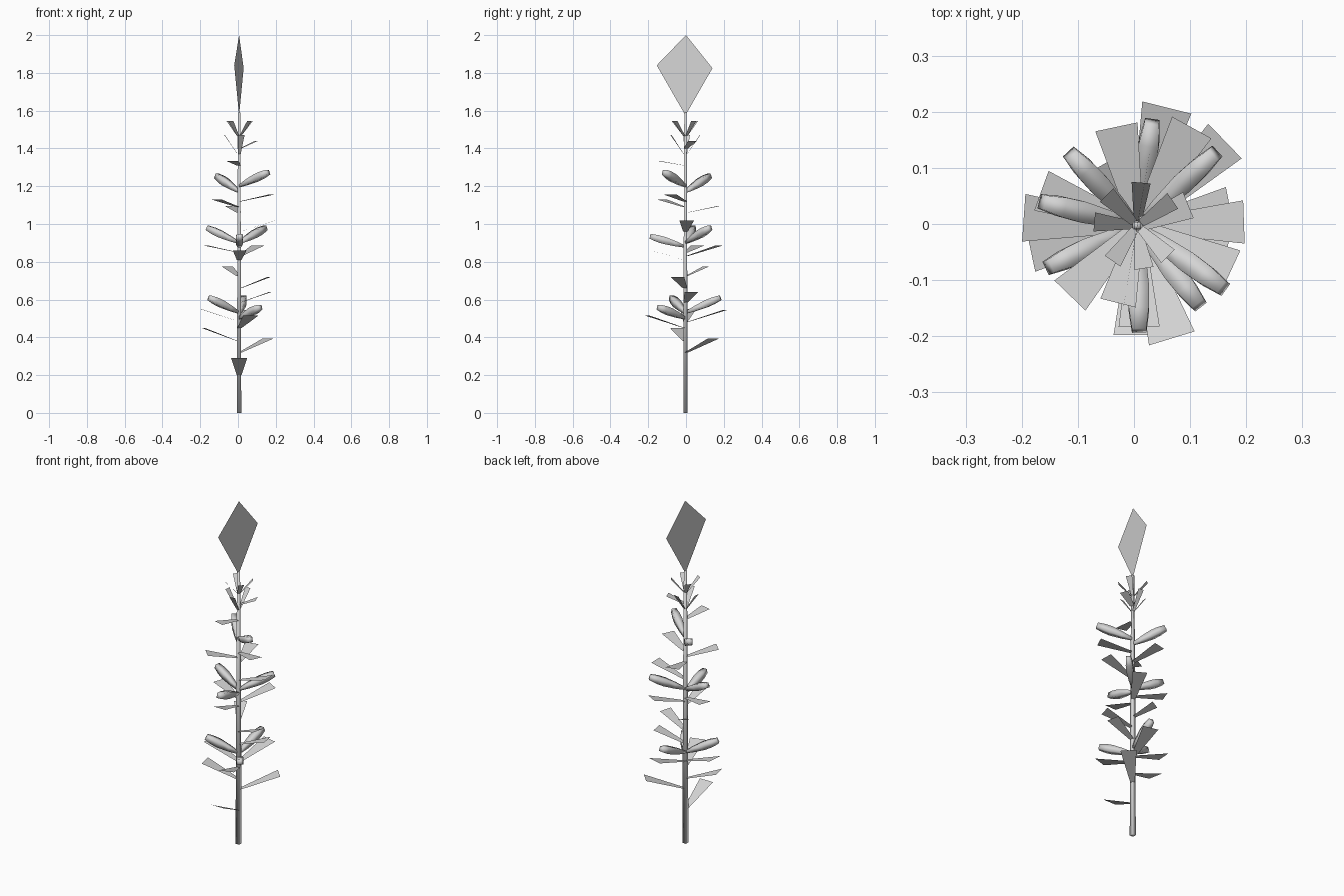
import bpy, bmesh, math
from mathutils import Vector, Matrix

if "Cube" in bpy.data.objects:
    bpy.data.objects.remove(bpy.data.objects["Cube"])

AXIS = Vector((0.006, -0.003, 0))

grey = bpy.data.materials.new("plain grey")
grey.diffuse_color = (0.66, 0.66, 0.66, 1)
grey.use_nodes = True
grey.node_tree.nodes["Principled BSDF"].inputs["Base Color"].default_value = grey.diffuse_color


def make(name, bm):
    mesh = bpy.data.meshes.new(name)
    bm.to_mesh(mesh)
    bm.free()
    mesh.materials.append(grey)
    ob = bpy.data.objects.new(name, mesh)
    bpy.context.collection.objects.link(ob)
    return ob


def polygon(name, points):
    bm = bmesh.new()
    bm.faces.new([bm.verts.new(p) for p in points])
    return make(name, bm)


def square_bar(name, profile, start, direction):
    """Closed smooth four-sided bar: profile of (distance along, half width)."""
    bm = bmesh.new()
    turn = Vector(direction).to_track_quat('Z', 'Y').to_matrix().to_4x4()
    place = Matrix.Translation(start) @ turn
    rings = [[bm.verts.new(place @ Vector((sx * h, sy * h, d)))
              for sx, sy in ((-1, -1), (1, -1), (1, 1), (-1, 1))] for d, h in profile]
    for a, b in zip(rings, rings[1:]):
        for i in range(4):
            j = (i + 1) % 4
            bm.faces.new((a[i], a[j], b[j], b[i]))
    bm.faces.new(rings[0][::-1])
    bm.faces.new(rings[-1])
    for f in bm.faces:
        f.smooth = True
    return make(name, bm)


def leaf(name, azimuth, reach, z0, z1, width, root=0.025):
    a = math.radians(azimuth)
    out = Vector((math.cos(a), math.sin(a), 0))
    side = Vector((-math.sin(a), math.cos(a), 0))
    base = AXIS + out * 0.008 + Vector((0, 0, z0))
    tip = AXIS + out * reach + Vector((0, 0, z1))
    polygon(name, [base - side * root / 2, tip - side * width / 2,
                   tip + side * width / 2, base + side * root / 2])


# stem
square_bar("stem", [(0, 0.0115), (0.8, 0.0095), (1.59, 0.006)], AXIS, (0, 0, 1))

# kite-shaped top blade
polygon("top_blade", [(0.006, -0.003, 1.575), (0.03, 0.14, 1.825),
                      (0.006, 0.0, 2.0), (-0.02, -0.155, 1.84)])

# long leaves: azimuth, reach, root height, tip height, tip width
LEAVES = [
    (270, 0.195, 0.20, 0.29, 0.085), (44, 0.217, 0.32, 0.395, 0.086),
    (192, 0.195, 0.38, 0.45, 0.085), (287, 0.21, 0.45, 0.515, 0.085),
    (76, 0.217, 0.48, 0.545, 0.09), (176, 0.203, 0.485, 0.55, 0.085),
    (11, 0.168, 0.585, 0.64, 0.075), (345, 0.165, 0.66, 0.72, 0.075),
    (120, 0.125, 0.725, 0.775, 0.07), (271, 0.18, 0.81, 0.86, 0.073),
    (61, 0.20, 0.83, 0.885, 0.08), (160, 0.182, 0.85, 0.885, 0.075),
    (2, 0.19, 0.96, 1.018, 0.077), (102, 0.18, 1.06, 1.095, 0.077),
    (335, 0.185, 1.12, 1.155, 0.075), (226, 0.173, 1.09, 1.13, 0.077),
    (256, 0.142, 1.31, 1.333, 0.065), (22, 0.098, 1.40, 1.44, 0.05),
]
for i, row in enumerate(LEAVES):
    leaf(f"leaf_{i + 1}", *row)

# short steep leaves below the blade, in two rings
BUDS = [(175, 1.37, 0.1), (85, 1.37, 0.1), (279, 1.37, 0.1)]
BUDS += [(az, 1.465, 0.08) for az in (35, 135, 235, 315)]
for i, (azimuth, z, rise) in enumerate(BUDS):
    leaf(f"bud_leaf_{i + 1}", azimuth, 0.077, z, z + rise, 0.034, 0.014)

# blunt pods: azimuth, reach, root height, tip height
PODS = [
    (205, 0.175, 0.53, 0.61), (82, 0.187, 0.53, 0.61), (308, 0.18, 0.50, 0.56),
    (166, 0.175, 0.90, 0.98), (43, 0.19, 0.90, 0.98), (271, 0.187, 0.88, 0.935),
    (133, 0.175, 1.17, 1.255), (324, 0.19, 1.20, 1.275),
]
SHAPE = [(0, 0.006), (0.3, 0.014), (0.6, 0.019), (0.8, 0.018), (1.0, 0.013)]
for i, (azimuth, reach, z0, z1) in enumerate(PODS):
    a = math.radians(azimuth)
    span = Vector((reach * math.cos(a), reach * math.sin(a), z1 - z0))
    profile = [(t * span.length, h) for t, h in SHAPE]
    square_bar(f"pod_{i + 1}", profile, AXIS + Vector((0, 0, z0)), span)
